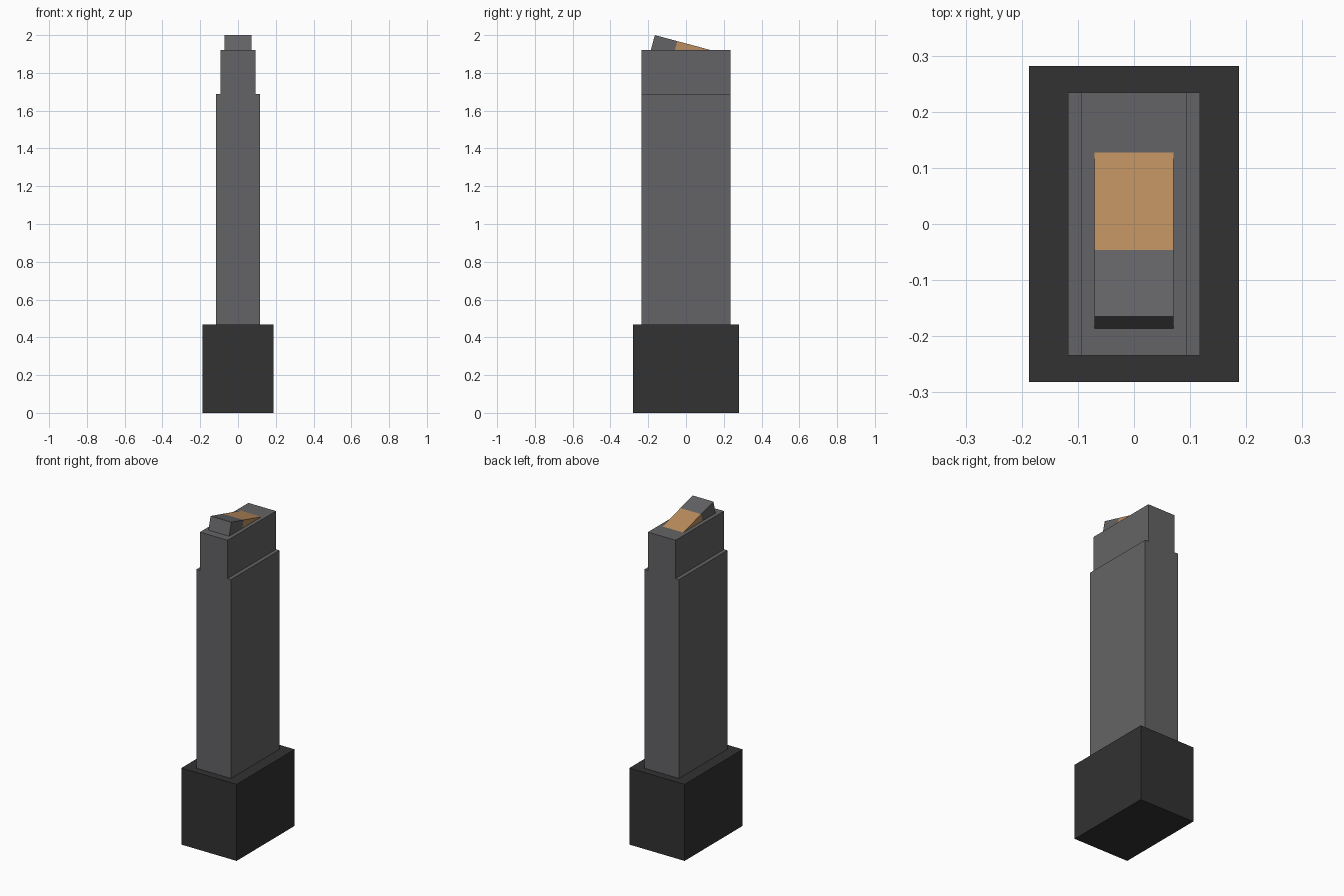
import bpy
import math
from mathutils import Matrix, Vector

default = bpy.data.objects.get("Cube")
if default:
    bpy.data.objects.remove(default, do_unlink=True)


def material(name, rgb):
    mat = bpy.data.materials.new(name)
    mat.use_nodes = True
    mat.diffuse_color = (*rgb, 1)
    mat.node_tree.nodes["Principled BSDF"].inputs["Base Color"].default_value = (*rgb, 1)
    return mat


def box(name, low, high, mat, matrix=Matrix()):
    """Box between two corners, placed by an optional matrix."""
    low, high = Vector(low), Vector(high)
    bpy.ops.mesh.primitive_cube_add(size=1)
    obj = bpy.context.object
    obj.name = name
    obj.data.transform(matrix @ Matrix.Translation((low + high) / 2)
                       @ Matrix.Diagonal((*(high - low), 1)))
    obj.data.materials.append(mat)
    return obj


black = material("black rubber", (0.032, 0.032, 0.032))
grey = material("grey metal", (0.127, 0.127, 0.133))
tan = material("copper tan", (0.5, 0.266, 0.112))

U = 2 / 42.67          # modelling unit
base_top, body_top, neck_top = 10 * U, 36 * U, 41 * U

# Stacked upright blocks
box("base_block", (-4 * U, -6 * U, 0), (4 * U, 6 * U, base_top), black)
box("body", (-2.5 * U, -5 * U, base_top), (2.5 * U, 5 * U, body_top), grey)
box("neck", (-2 * U, -5 * U, body_top), (2 * U, 5 * U, neck_top), grey)

# Tilted two-part insert, rising out of the neck toward the front
tilt = Matrix.Translation((0, -0.165, 2)) @ Matrix.Rotation(math.radians(-15), 4, "X")
half, split, depth = 1.5 * U, 0.123, 0.1
box("insert_tip", (-half, 0, -depth), (half, split, 0), grey, tilt)
box("insert_case", (-half, split, -depth), (half, 0.31, 0), tan, tilt)
